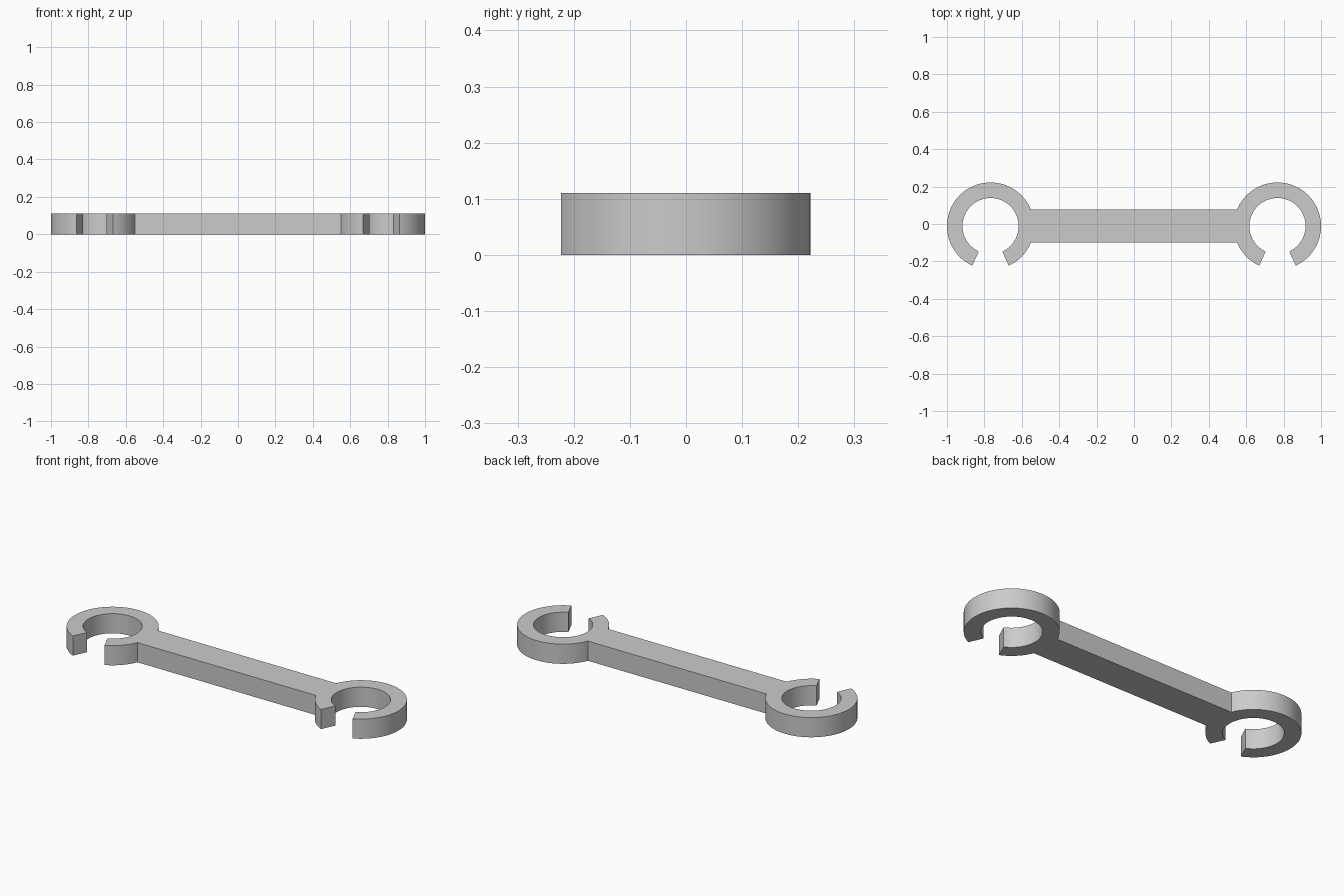
import bpy
import bmesh
from math import asin, cos, sin, radians

if "Cube" in bpy.data.objects:
    bpy.data.objects.remove(bpy.data.objects["Cube"], do_unlink=True)

THICK = 0.11
CX, CY = 0.767, -0.011       # ring centre
OUTER, INNER = 0.233, 0.15   # ring radii
HALF_BAR = 0.089             # half width of the handle
GAP = radians(24.8)          # half angle of the jaw opening

# Material
steel = bpy.data.materials.new("grey steel")
steel.use_nodes = True
grey = (0.6, 0.6, 0.6, 1)
steel.diffuse_color = grey
steel.node_tree.nodes["Principled BSDF"].inputs["Base Color"].default_value = grey


def arc(radius, start, end, steps):
    angles = [start + (end - start) * i / steps for i in range(steps + 1)]
    return [(CX + radius * cos(a), CY + radius * sin(a)) for a in angles]


# One open ring with its join to the handle, then the mirrored one
join = asin(HALF_BAR / OUTER)
down = radians(270)
full = radians(360)
right_end = (arc(OUTER, radians(180) + join, down - GAP, 12)
             + arc(INNER, down - GAP, down + GAP - full, 64)
             + arc(OUTER, down + GAP - full, radians(180) - join, 56))
left_end = [(-x, y) for x, y in reversed(right_end)]

# Extrude the whole outline into a solid
bm = bmesh.new()
base = bm.faces.new([bm.verts.new((x, y, 0)) for x, y in right_end + left_end])
top = bmesh.ops.extrude_face_region(bm, geom=[base], use_keep_orig=True)
raised = [g for g in top["geom"] if isinstance(g, bmesh.types.BMVert)]
bmesh.ops.translate(bm, verts=raised, vec=(0, 0, THICK))
bmesh.ops.recalc_face_normals(bm, faces=bm.faces)
mesh = bpy.data.meshes.new("double_open_wrench")
bm.to_mesh(mesh)
bm.free()
mesh.materials.append(steel)

wrench = bpy.data.objects.new("double_open_wrench", mesh)
bpy.context.collection.objects.link(wrench)
bpy.ops.object.select_all(action='DESELECT')
wrench.select_set(True)
bpy.context.view_layer.objects.active = wrench
bpy.ops.object.shade_smooth_by_angle(angle=radians(30))
